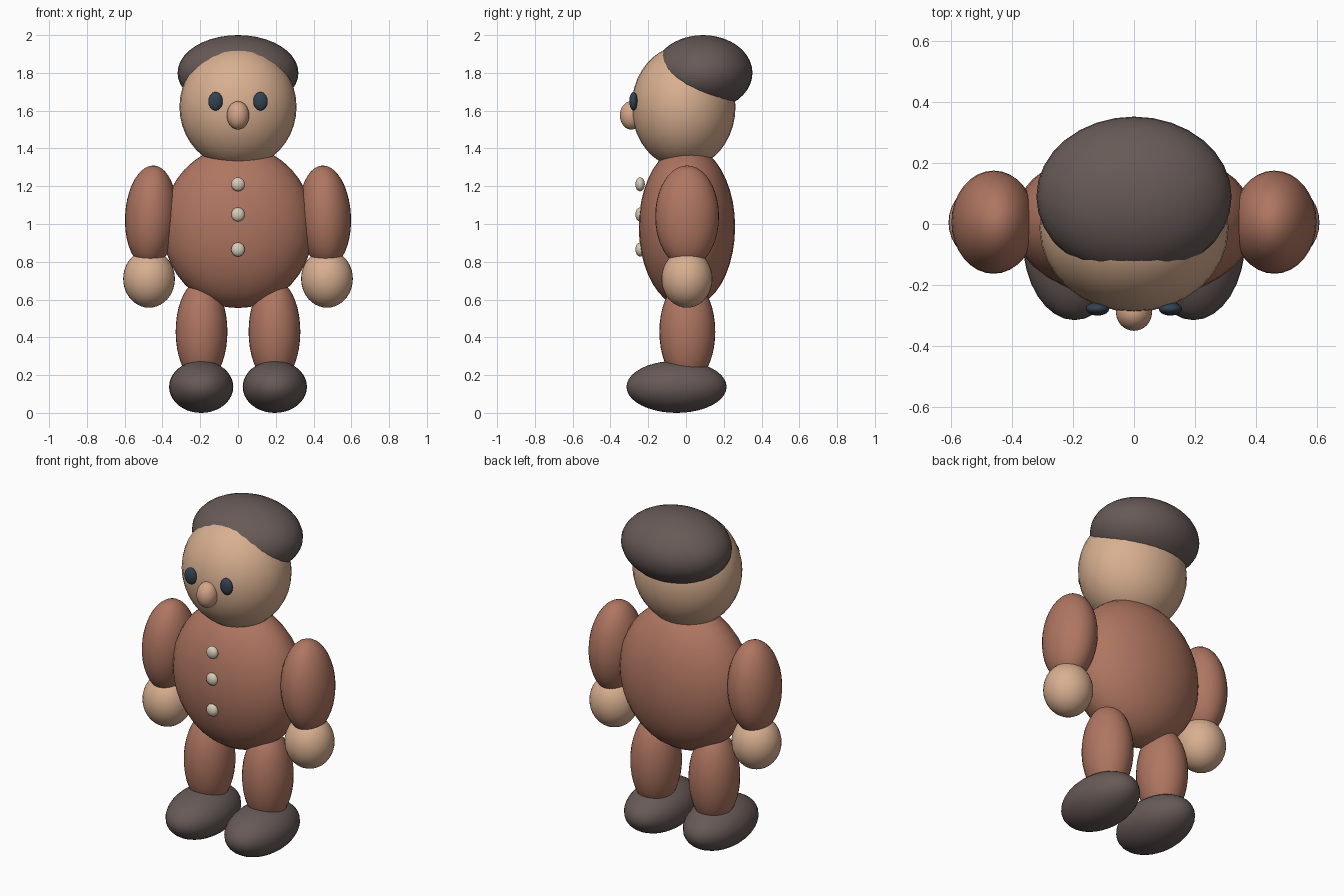
import bpy
import math

if "Cube" in bpy.data.objects:
    bpy.data.objects.remove(bpy.data.objects["Cube"])


def material(name, rgb):
    m = bpy.data.materials.new(name)
    m.diffuse_color = (*rgb, 1.0)
    m.use_nodes = True
    m.node_tree.nodes["Principled BSDF"].inputs["Base Color"].default_value = m.diffuse_color
    return m


skin = material("skin", (0.69, 0.43, 0.28))
nose_pink = material("nose_pink", (0.66, 0.38, 0.25))
suit = material("rust_suit", (0.43, 0.18, 0.12))
dark = material("dark_brown", (0.136, 0.102, 0.095))
navy = material("eye_navy", (0.034, 0.054, 0.084))
cream = material("button_cream", (0.67, 0.60, 0.48))


def ellipsoid(name, centre, radii, mat, lean=0.0, segments=32, rings=20):
    """Smooth ellipsoid, leaning in the x-z plane by the given degrees."""
    bpy.ops.mesh.primitive_uv_sphere_add(
        segments=segments, ring_count=rings, radius=1, location=centre,
        rotation=(0, math.radians(lean), 0))
    ob = bpy.context.object
    ob.name = name
    ob.scale = radii
    ob.data.materials.append(mat)
    bpy.ops.object.shade_smooth()
    return ob


def pair(name, centre, radii, mat, lean=0.0):
    """Left and right copies of one part."""
    x, y, z = centre
    for side, s in (("left", -1), ("right", 1)):
        ellipsoid(f"{side}_{name}", (s * x, y, z), radii, mat, s * lean)


# Body and head
ellipsoid("body", (0, 0.005, 0.985), (0.40, 0.255, 0.43), suit)
ellipsoid("head", (0, -0.013, 1.62), (0.31, 0.275, 0.325), skin)
ellipsoid("hair", (0, 0.09, 1.80), (0.32, 0.262, 0.20), dark)

# Face
ellipsoid("nose", (0, -0.29, 1.575), (0.059, 0.06, 0.075), nose_pink)
pair("eye", (0.119, -0.278, 1.65), (0.038, 0.022, 0.049), navy)

# Arms and hands
pair("arm", (0.46, 0.006, 1.04), (0.138, 0.169, 0.27), suit, lean=-3)
pair("hand", (0.471, 0.005, 0.71), (0.137, 0.135, 0.153), skin)

# Legs and feet
pair("leg", (0.193, 0.007, 0.43), (0.137, 0.148, 0.275), suit)
pair("foot", (0.195, -0.05, 0.138), (0.17, 0.265, 0.138), dark)

# Buttons down the front
for i, z in enumerate((1.21, 1.05, 0.865)):
    ellipsoid(f"button_{i + 1}", (0, -0.243, z), (0.036, 0.025, 0.037), cream,
              segments=20, rings=12)
